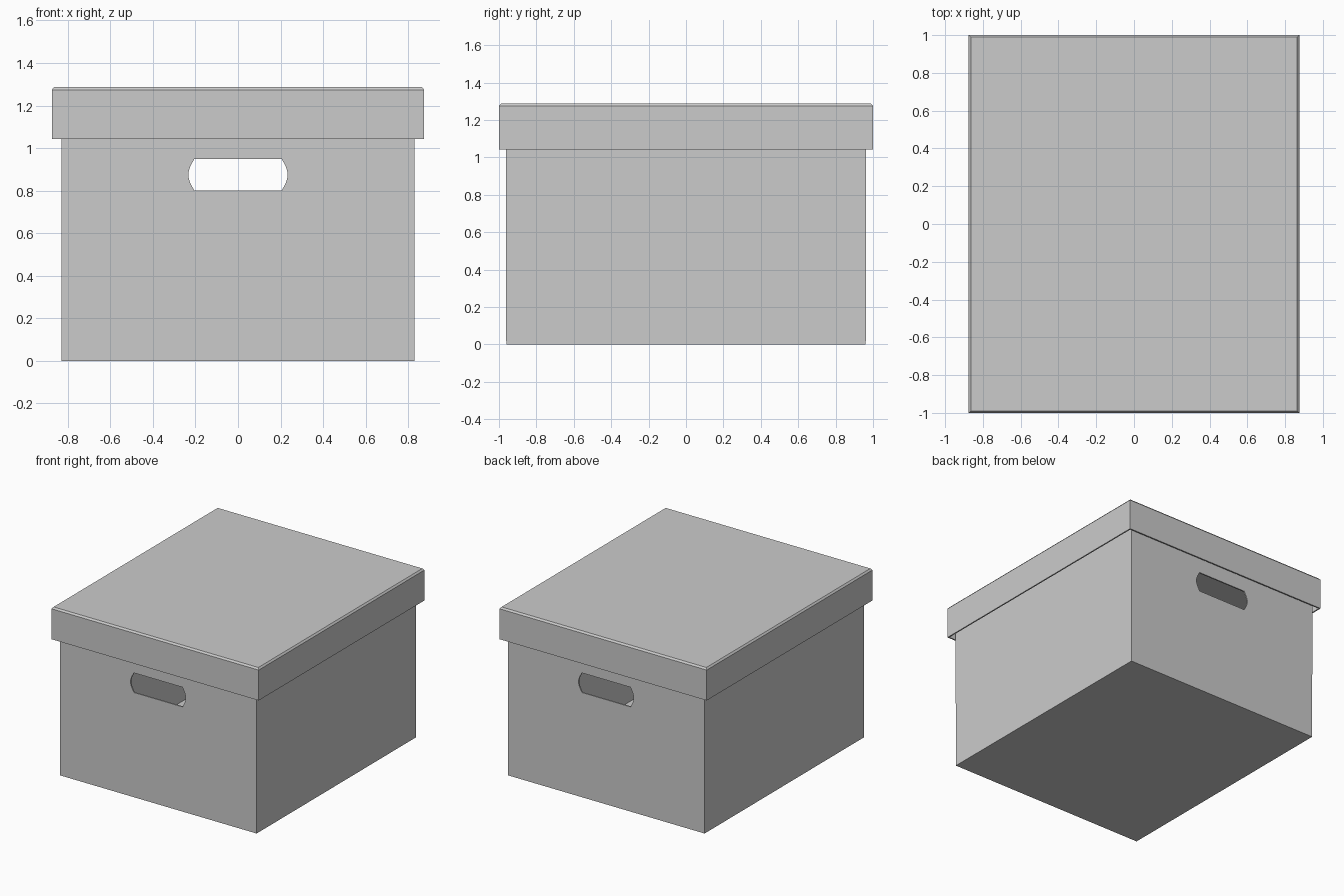
import bpy, bmesh

if "Cube" in bpy.data.objects:
    bpy.data.objects.remove(bpy.data.objects["Cube"])


def loft(name, rings, cap):
    """Rectangular rings (half x, half y, z) joined by walls; cap lists the closed rings."""
    bm = bmesh.new()
    loops = [[bm.verts.new((sx * x, sy * y, z))
              for sx, sy in ((-1, -1), (1, -1), (1, 1), (-1, 1))] for x, y, z in rings]
    for a, b in zip(loops, loops[1:]):
        for i in range(4):
            j = (i + 1) % 4
            bm.faces.new((a[i], a[j], b[j], b[i]))
    if 0 in cap:
        bm.faces.new(loops[0][::-1])
    if -1 in cap:
        bm.faces.new(loops[-1])
    return add_object(name, bm)


def add_object(name, bm):
    mesh = bpy.data.meshes.new(name)
    bm.to_mesh(mesh)
    bm.free()
    obj = bpy.data.objects.new(name, mesh)
    bpy.context.collection.objects.link(obj)
    return obj


def thicken(obj, thickness):
    mod = obj.modifiers.new("wall", 'SOLIDIFY')
    mod.thickness = thickness
    mod.offset = -1
    mod.use_even_offset = True


# Open-topped box body
body = loft("box_body", [(0.83, 0.961, 0.0), (0.83, 0.964, 1.265)], cap=[0])
thicken(body, 0.01)

# Lid with a small chamfer round the top
lid = loft("lid", [(0.875, 1.0, 1.042), (0.875, 1.0, 1.274), (0.864, 0.989, 1.287)], cap=[-1])
thicken(lid, 0.01)

# Hand-hole cutter running through the front and back walls
half = [(0.205, 0.80), (0.224, 0.835), (0.233, 0.864), (0.233, 0.886), (0.224, 0.915), (0.205, 0.95)]
outline = half + [(-x, z) for x, z in reversed(half)]
bm = bmesh.new()
face = bm.faces.new([bm.verts.new((x, -1.2, z)) for x, z in outline])
ext = bmesh.ops.extrude_face_region(bm, geom=[face])
bmesh.ops.translate(bm, vec=(0, 2.4, 0),
                    verts=[g for g in ext["geom"] if isinstance(g, bmesh.types.BMVert)])
bmesh.ops.recalc_face_normals(bm, faces=bm.faces)
cutter = add_object("hand_hole_cutter", bm)
cutter.hide_render = True
cutter.hide_set(True)

cut = body.modifiers.new("hand_holes", 'BOOLEAN')
cut.operation = 'DIFFERENCE'
cut.solver = 'EXACT'
cut.object = cutter
